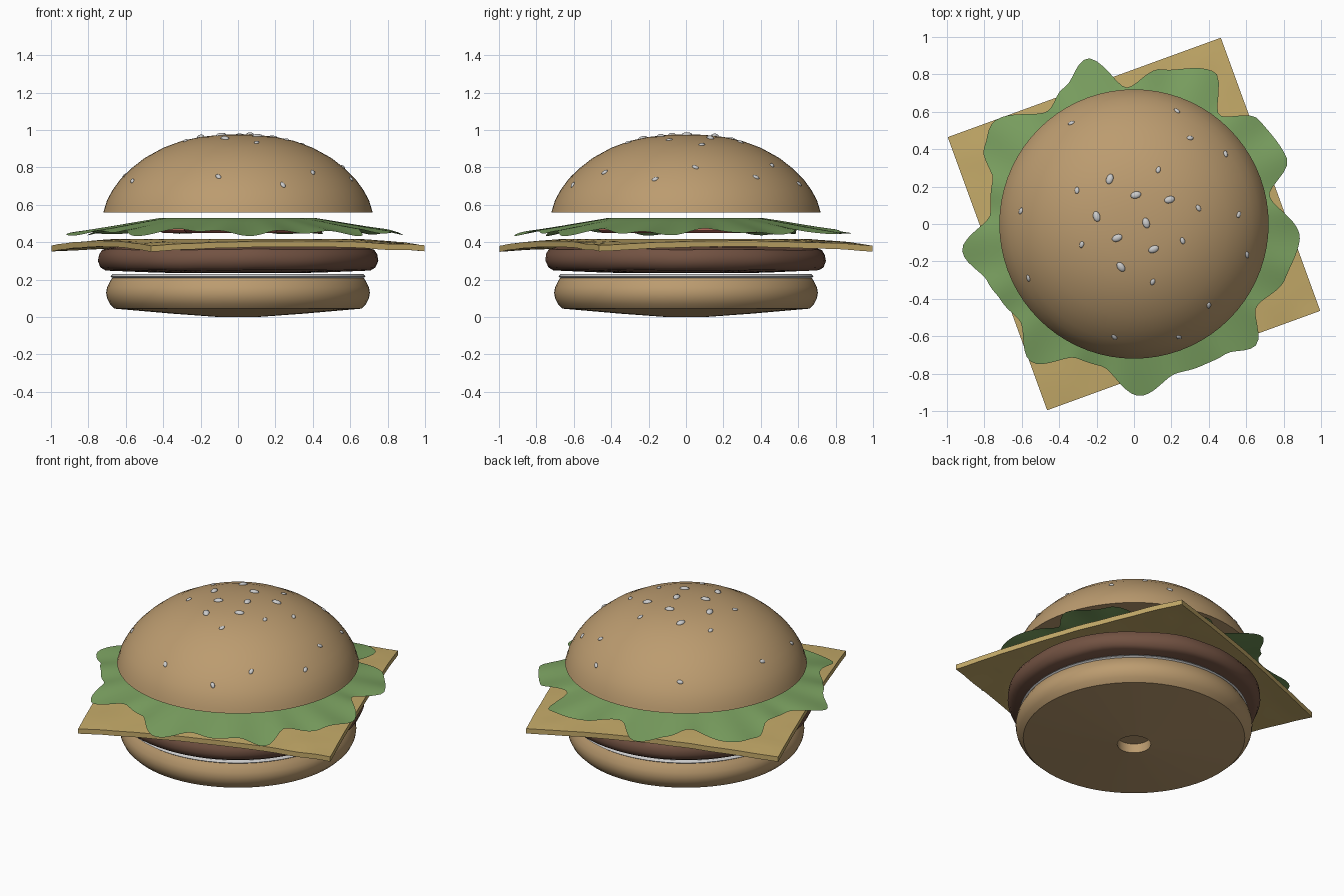
import bpy, bmesh, math, random
from mathutils import Vector, noise

if "Cube" in bpy.data.objects:
    bpy.data.objects.remove(bpy.data.objects["Cube"])

random.seed(4)


def material(name, rgb):
    m = bpy.data.materials.new(name)
    m.diffuse_color = (*rgb, 1)
    m.use_nodes = True
    m.node_tree.nodes["Principled BSDF"].inputs["Base Color"].default_value = m.diffuse_color
    return m


BUN = material("bun", (0.50, 0.33, 0.16))
MEAT = material("meat", (0.17, 0.085, 0.055))
CHEESE = material("cheese", (0.55, 0.40, 0.14))
LEAF = material("leaf", (0.20, 0.36, 0.12))
RED = material("red", (0.50, 0.15, 0.11))


def finish(bm, name, mat=None, angle=40):
    bmesh.ops.remove_doubles(bm, verts=bm.verts, dist=1e-5)
    bmesh.ops.recalc_face_normals(bm, faces=bm.faces)
    me = bpy.data.meshes.new(name)
    bm.to_mesh(me)
    bm.free()
    ob = bpy.data.objects.new(name, me)
    bpy.context.collection.objects.link(ob)
    if mat:
        me.materials.append(mat)
    bpy.ops.object.select_all(action='DESELECT')
    bpy.context.view_layer.objects.active = ob
    ob.select_set(True)
    bpy.ops.object.shade_smooth_by_angle(angle=math.radians(angle))
    return ob


def lathe(profile, steps=72):
    bm = bmesh.new()
    vs = [bm.verts.new((r, 0, z)) for r, z in profile]
    es = [bm.edges.new(p) for p in zip(vs, vs[1:])]
    bmesh.ops.spin(bm, geom=vs + es, cent=(0, 0, 0), axis=(0, 0, 1),
                   angle=math.tau, steps=steps)
    bmesh.ops.remove_doubles(bm, verts=bm.verts, dist=1e-5)
    return bm


# bottom bun with a small recess underneath, and its pale cut face
finish(lathe([(0, .06), (.1, .06), (.1, 0), (.35, .018), (.66, .045), (.685, .07),
              (.70, .10), (.705, .13), (.70, .16), (.685, .19), (.672, .21), (0, .21)]),
       "bottom_bun", BUN)
finish(lathe([(.672, .21), (.682, .217), (.67, .23), (0, .23)]), "bottom_bun_cut_face")

# patty with a slightly lumpy rim
bm = lathe([(0, .235), (.42, .237), (.71, .25), (.735, .265), (.75, .30), (.745, .335),
            (.73, .36), (.68, .375), (0, .38)])
for v in bm.verts:
    if v.co.xy.length > .6:
        n = noise.noise(v.co * 4)
        v.co.x *= 1 + .015 * n
        v.co.y *= 1 + .015 * n
        v.co.z += .006 * n
finish(bm, "patty", MEAT)

# cheese slice: turned square sheet, drooping at the corners
bm = bmesh.new()
bmesh.ops.create_grid(bm, x_segments=32, y_segments=32, size=.777)
turn = math.radians(20)
for v in bm.verts:
    x, y = v.co.xy
    t = max(0, (v.co.length - .65) / .45)
    v.co = (x * math.cos(turn) - y * math.sin(turn), x * math.sin(turn) + y * math.cos(turn),
            .418 - .035 * t + .005 * t ** .5 * noise.noise(Vector((x * 7, y * 7, 0))))
bmesh.ops.recalc_face_normals(bm, faces=bm.faces)
top = bm.faces[:]
ext = bmesh.ops.extrude_face_region(bm, geom=top, use_keep_orig=True)["geom"]
for v in [g for g in ext if isinstance(g, bmesh.types.BMVert)]:
    v.co.z -= .032
finish(bm, "cheese", CHEESE)

# tomato slices
for i, deg in enumerate((20, 140, 260)):
    a = math.radians(deg)
    bm = lathe([(0, .45), (.235, .45), (.25, .462), (.25, .486), (.235, .498), (0, .498)], 40)
    bmesh.ops.translate(bm, verts=bm.verts, vec=(.22 * math.cos(a), .22 * math.sin(a), 0))
    finish(bm, f"tomato_slice_{i + 1}", RED)

# lettuce leaf: frilled outline given as (angle, radius)
RIM = [(-171, .93), (-158, .84), (-150, .82), (-140, .80), (-127, .92), (-113, .78), (-103, .78),
       (-88, .92), (-74, .83), (-65, .84), (-55, .85), (-45, .92), (-34, .79), (-20, .86), (-5, .89),
       (12, .74), (23, .89), (40, .87), (52, .74), (62, .92), (80, .84), (93, .73), (106, .92),
       (117, .82), (127, .76), (145, .93), (153, .90), (163, .79), (176, .77), (189, .93)]


def rim(deg):
    for (a0, r0), (a1, r1) in zip(RIM, RIM[1:]):
        if a0 <= deg <= a1:
            t = (deg - a0) / (a1 - a0)
            return r0 + (r1 - r0) * t * t * (3 - 2 * t)


bm = bmesh.new()
N = 180
rings = []
for k in (0.03, .45, .6, .75, .85, .93, 1):
    ring = []
    for i in range(N):
        deg = -171 + 360 * i / N
        a, edge = math.radians(deg), rim(deg)
        r = .93 * k + (edge - .93) * k ** 3
        z = .53 - max(0, r - .42) * .18 + .008 * k ** 4 * math.sin(18 * a)
        ring.append(bm.verts.new((r * math.cos(a), r * math.sin(a), z)))
    rings.append(ring)
bm.faces.new(rings[0])
for A, B in zip(rings, rings[1:]):
    for i in range(N):
        j = (i + 1) % N
        bm.faces.new((A[i], B[i], B[j], A[j]))
finish(bm, "lettuce", LEAF)

# top bun dome
DOME = [(0, .977), (.1, .974), (.2, .963), (.3, .942), (.4, .905), (.5, .85), (.57, .795),
        (.63, .735), (.67, .68), (.70, .625), (.714, .58), (.72, .56)]
finish(lathe(DOME + [(0, .56)]), "top_bun", BUN)

# sesame seeds laid along the dome: large near the top, small further out
BIG = [(-.13, .24), (.01, .155), (.19, .13), (-.2, .04), (.065, .005), (-.09, -.075),
       (.105, -.135), (-.07, -.23)]
SMALL = [(-.28, -.11), (.26, -.09), (.13, .29), (.1, -.31), (-.305, .18), (.345, .085), (.3, .46),
         (-.335, .54), (.23, .605), (.49, .375), (.56, .05), (.605, -.165), (.4, -.435),
         (.24, -.605), (-.105, -.605), (-.565, -.29), (-.605, .07)]
for i, (x, y) in enumerate(BIG + SMALL):
    r = math.hypot(x, y)
    for (r0, z0), (r1, z1) in zip(DOME, DOME[1:]):
        if r0 <= r <= r1:
            z = z0 + (z1 - z0) * (r - r0) / (r1 - r0)
            up = Vector((x / r * (z0 - z1), y / r * (z0 - z1), r1 - r0))
            break
    s = 1 if i < len(BIG) else .65
    bm = bmesh.new()
    bmesh.ops.create_uvsphere(bm, u_segments=12, v_segments=8, radius=1)
    bmesh.ops.scale(bm, verts=bm.verts, vec=(.029 * s, .019 * s, .013 * s))
    ob = finish(bm, f"seed_{i + 1}", None, 60)
    q = up.to_track_quat('Z', 'Y')
    spin = Vector((0, 0, 1)).rotation_difference(Vector((0, 0, 1)))
    ob.rotation_mode = 'QUATERNION'
    from mathutils import Quaternion
    ob.rotation_quaternion = q @ Quaternion((0, 0, 1), random.uniform(0, math.pi))
    ob.location = (x, y, z)
